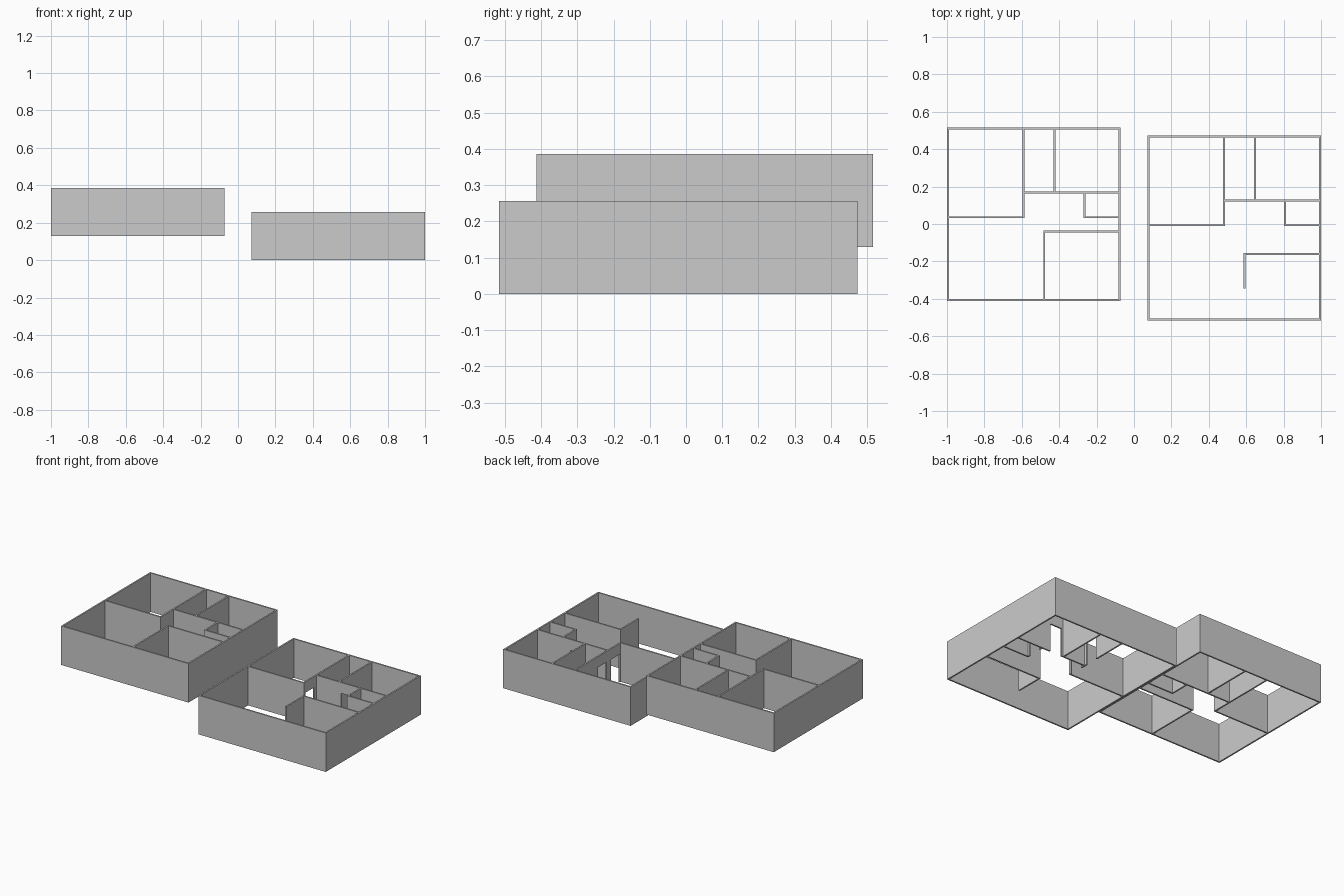
import bpy, bmesh
from mathutils import Matrix, Vector

if "Cube" in bpy.data.objects:
    bpy.data.objects.remove(bpy.data.objects["Cube"])

T = 0.01      # wall thickness
H = 0.256     # wall height
DOOR = 0.185  # door height


def add_box(bm, lo, hi):
    lo, hi = Vector(lo), Vector(hi)
    m = Matrix.Translation((lo + hi) / 2) @ Matrix.Diagonal((hi - lo).to_4d())
    bmesh.ops.create_cube(bm, size=1, matrix=m)


def wall(name, axis, pos, a, b, z, doors=()):
    """Wall running along an axis at centreline pos, from a to b, with door gaps."""
    bm = bmesh.new()

    def piece(s, e, z0, z1):
        if axis == 'x':
            add_box(bm, (s, pos - T / 2, z0), (e, pos + T / 2, z1))
        else:
            add_box(bm, (pos - T / 2, s, z0), (pos + T / 2, e, z1))

    start = a - T / 2
    for d0, d1 in doors:
        piece(start, d0, z, z + H)
        piece(d0, d1, z + DOOR, z + H)   # lintel
        start = d1
    piece(start, b + T / 2, z, z + H)
    me = bpy.data.meshes.new(name)
    bm.to_mesh(me)
    bm.free()
    bpy.context.collection.objects.link(bpy.data.objects.new(name, me))


def shell(prefix, x0, x1, y0, y1, z):
    """Four outer walls, given by outside faces."""
    x0, x1, y0, y1 = x0 + T / 2, x1 - T / 2, y0 + T / 2, y1 - T / 2
    wall(prefix + "_front_wall", 'x', y0, x0, x1, z)
    wall(prefix + "_back_wall", 'x', y1, x0, x1, z)
    wall(prefix + "_left_wall", 'y', x0, y0, y1, z)
    wall(prefix + "_right_wall", 'y', x1, y0, y1, z)


def rooms(prefix, ox, oy, z, side=(), rear=(), closet=()):
    """Rear partitions shared by both plans, measured from the back left corner."""
    wall(prefix + "_large_room_side", 'y', ox + 0.41, oy - 0.48, oy - T, z, side)
    wall(prefix + "_large_room_front", 'x', oy - 0.48, ox + T, ox + 0.41, z)
    wall(prefix + "_rear_divider", 'y', ox + 0.575, oy - 0.348, oy - T, z)
    wall(prefix + "_rear_room_front", 'x', oy - 0.348, ox + 0.41, ox + 0.92, z, rear)
    wall(prefix + "_closet_side", 'y', ox + 0.735, oy - 0.48, oy - 0.348, z, closet)
    wall(prefix + "_closet_front", 'x', oy - 0.48, ox + 0.735, ox + 0.92, z)


# Left plan: raised, closed partitions
ZL = 0.13
shell("left_plan", -1.0, -0.072, -0.412, 0.516, ZL)
rooms("left_plan", -1.0, 0.516, ZL)
wall("left_plan_front_room_side", 'y', -0.48, -0.40, -0.04, ZL)
wall("left_plan_front_room_back", 'x', -0.04, -0.48, -0.08, ZL)

# Right plan: on the ground, with doorways and an open front room
shell("right_plan", 0.072, 1.0, -0.516, 0.473, 0)
rooms("right_plan", 0.072, 0.473, 0,
      side=[(0.004, 0.097), (0.145, 0.232)],
      rear=[(0.664, 0.75)],
      closet=[(0.012, 0.1)])
wall("right_plan_front_room_side", 'y', 0.59, -0.34, -0.16, 0)
wall("right_plan_front_room_back", 'x', -0.16, 0.59, 0.992, 0)
